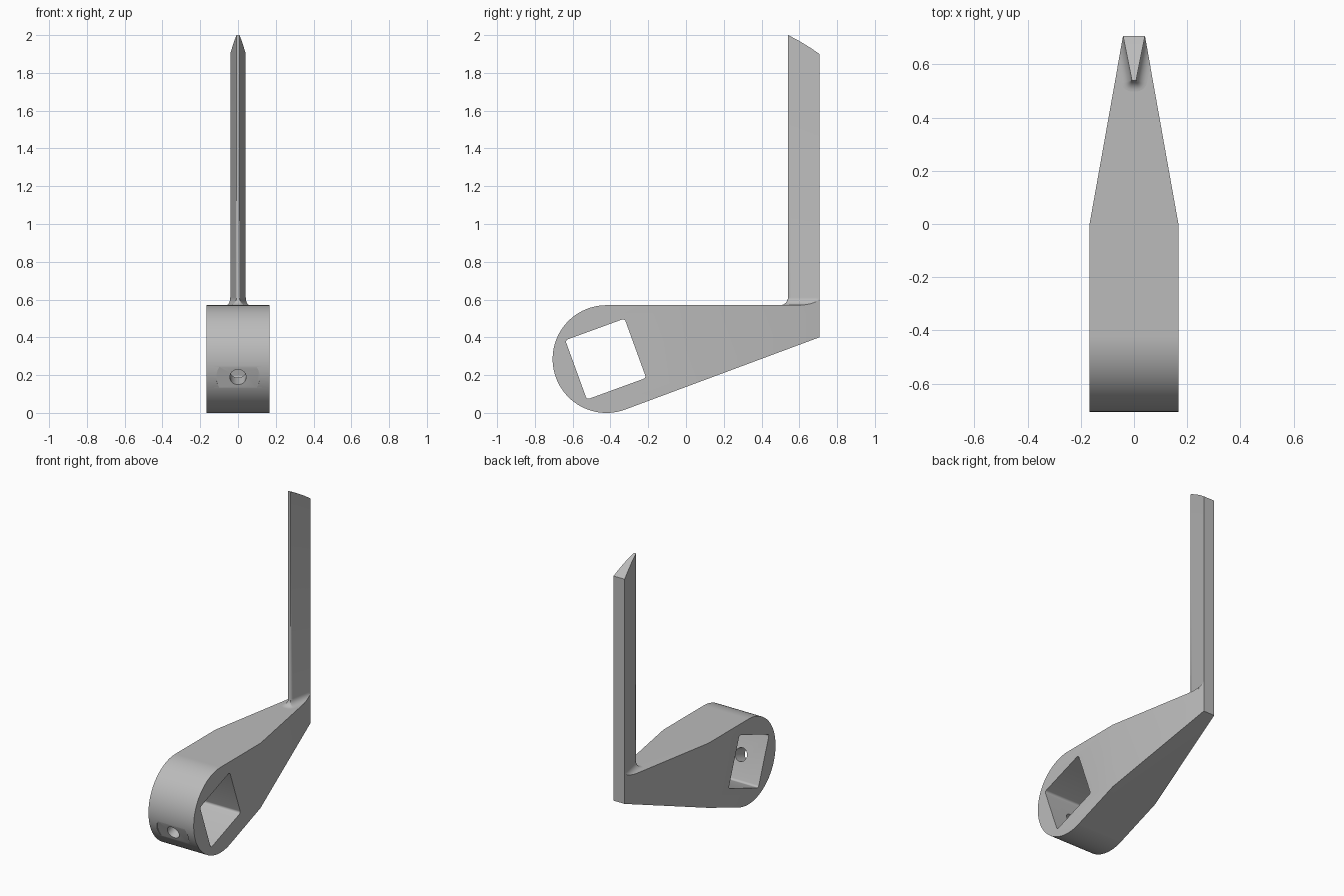
import bpy, bmesh
from math import sin, cos, pi, radians, sqrt, atan2
from mathutils import Vector, Matrix

if "Cube" in bpy.data.objects:
    bpy.data.objects.remove(bpy.data.objects["Cube"], do_unlink=True)

grey = bpy.data.materials.new("plain grey")
grey.use_nodes = True
grey.diffuse_color = (0.5, 0.5, 0.5, 1)
grey.node_tree.nodes["Principled BSDF"].inputs["Base Color"].default_value = (0.5, 0.5, 0.5, 1)

HALF, TIP, BACK = 0.167, 0.041, 0.706      # half widths and rear face
HUB = Vector((0, -0.421, 0.285))           # hub centre
R, TILT = 0.285, radians(20)
TOP = 0.57


def finish(bm, name):
    bmesh.ops.recalc_face_normals(bm, faces=bm.faces)
    mesh = bpy.data.meshes.new(name)
    bm.to_mesh(mesh)
    bm.free()
    mesh.materials.append(grey)
    obj = bpy.data.objects.new(name, mesh)
    bpy.context.collection.objects.link(obj)
    return obj


def activate(obj):
    bpy.ops.object.select_all(action='DESELECT')
    obj.select_set(True)
    bpy.context.view_layer.objects.active = obj


def prism(profile, half):
    """Extrude a (y, z) outline evenly along x."""
    bm = bmesh.new()
    face = bm.faces.new([bm.verts.new((-half, y, z)) for y, z in profile])
    new = bmesh.ops.extrude_face_region(bm, geom=[face])["geom"]
    bmesh.ops.translate(bm, vec=(2 * half, 0, 0),
                        verts=[v for v in new if isinstance(v, bmesh.types.BMVert)])
    return bm


def taper(bm, slack=0.0):
    """Trim both sides to the plan taper."""
    for s in (-1, 1):
        cut = bmesh.ops.bisect_plane(
            bm, geom=bm.verts[:] + bm.edges[:] + bm.faces[:], dist=1e-6,
            plane_co=(s * (HALF + slack), 0, 0),
            plane_no=Vector((s * BACK, HALF - TIP, 0)).normalized(), clear_outer=True)
        edges = [e for e in cut["geom_cut"] if isinstance(e, bmesh.types.BMEdge)]
        bmesh.ops.holes_fill(bm, edges=edges, sides=0)


def carve(target, cutter):
    cutter.hide_render = True
    activate(target)
    mod = target.modifiers.new("cut", 'BOOLEAN')
    mod.operation, mod.solver, mod.object = 'DIFFERENCE', 'EXACT', cutter
    bpy.ops.object.modifier_apply(modifier=mod.name)
    bpy.data.objects.remove(cutter, do_unlink=True)


def radial_cutter(radius, near, far):
    """Cylinder pointing out of the hub along the tilted front direction."""
    bm = bmesh.new()
    out = Vector((0, -cos(TILT), -sin(TILT)))
    place = Matrix.Translation(HUB + out * (near + far) / 2) @ out.to_track_quat('Z', 'Y').to_matrix().to_4x4()
    bmesh.ops.create_cone(bm, cap_ends=True, segments=48, radius1=radius, radius2=radius,
                          depth=far - near, matrix=place)
    return finish(bm, "drill_cutter")


# Arm: round hub running into a tapering wedge
STEPS = 96
start, sweep = pi / 2, pi + radians(20.2)
outline = [(HUB.y + R * cos(start + sweep * i / STEPS), HUB.z + R * sin(start + sweep * i / STEPS))
           for i in range(STEPS + 1)]
outline += [(BACK, 0.40), (BACK, TOP)]
bm = prism(outline, HALF)
taper(bm)
arm = finish(bm, "arm")

# Tilted square socket with softened corners
side, soft = 0.167, 0.015
socket = []
for q in range(4):
    mid = TILT + pi / 4 + q * pi / 2
    c = (side - soft) * sqrt(2)
    for k in range(7):
        a = mid - pi / 4 + k * pi / 12
        socket.append((HUB.y - 0.004 + c * cos(mid) + soft * cos(a), HUB.z + c * sin(mid) + soft * sin(a)))
carve(arm, finish(prism(socket, 0.3), "socket_cutter"))

# Shallow spot face and set screw hole through the front wall
carve(arm, radial_cutter(0.115, R - 0.006, R + 0.1))
carve(arm, radial_cutter(0.043, 0.08, R + 0.1))

# Blade: narrow front edge, sloped crown, filleted foot
FRONT, NOSE, FILLET = 0.54, 0.008, 0.042
lean = atan2(TIP - NOSE, BACK - FRONT)


def section(off):
    """Plan outline offset outward, from right rear round the nose to left rear."""
    nose = [(NOSE + off * sin(a), FRONT - off * cos(a))
            for a in [(pi / 2 - lean) * k / 6 for k in range(7)]]
    x0, y0 = nose[-1]
    rear = TIP + off / cos(lean)
    flank = [(x0 + (rear - x0) * k / 8, y0 + (BACK - y0) * k / 8) for k in range(1, 9)]
    half = nose + flank
    return half[::-1] + [(-x, y) for x, y in half]


def crown(y):
    t = (y - FRONT) / (BACK - FRONT)
    return 2.0 - 0.1 * t + 0.02 * t * (1 - t)


bm = bmesh.new()
rings = []
for k in range(9):
    a = pi / 2 * k / 8
    rings.append([bm.verts.new((x, y, TOP + FILLET * (1 - cos(a))))
                  for x, y in section(FILLET * (1 - sin(a)))])
rings.append([bm.verts.new((x, y, crown(y))) for x, y in section(0)])
n = len(rings[0])
for low, high in zip(rings, rings[1:]):
    for i in range(n):
        j = (i + 1) % n
        bm.faces.new((low[i], low[j], high[j], high[i]))
for ring in (rings[0], rings[-1]):
    for i in range(n // 2 - 1):
        bm.faces.new((ring[i], ring[i + 1], ring[n - 2 - i], ring[n - 1 - i]))
bmesh.ops.remove_doubles(bm, verts=bm.verts, dist=1e-5)
taper(bm, 0.0004)
blade = finish(bm, "blade")

for obj in (arm, blade):
    activate(obj)
    bpy.ops.object.shade_smooth_by_angle(angle=radians(25))
